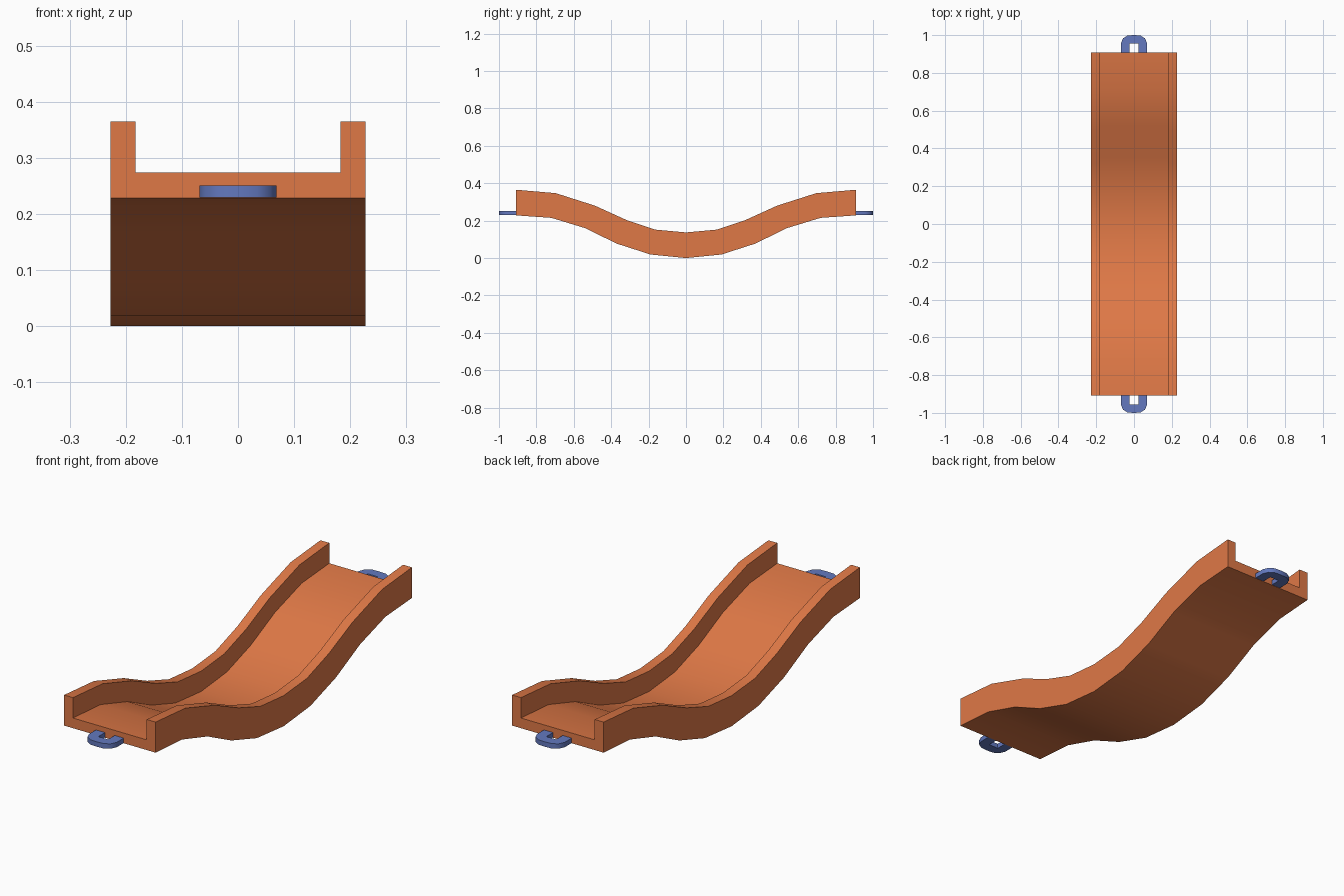
import bpy, bmesh, math

if "Cube" in bpy.data.objects:
    bpy.data.objects.remove(bpy.data.objects["Cube"])

def material(name, col):
    m = bpy.data.materials.new(name)
    m.diffuse_color = (*col, 1)
    m.use_nodes = True
    m.node_tree.nodes["Principled BSDF"].inputs["Base Color"].default_value = m.diffuse_color
    return m

orange = material("orange plastic", (0.74, 0.19, 0.062))
blue = material("blue plastic", (0.125, 0.19, 0.52))

def finish(name, bm, mat, angle):
    bmesh.ops.recalc_face_normals(bm, faces=bm.faces)
    me = bpy.data.meshes.new(name)
    bm.to_mesh(me)
    bm.free()
    ob = bpy.data.objects.new(name, me)
    bpy.context.collection.objects.link(ob)
    me.materials.append(mat)
    bpy.ops.object.select_all(action='DESELECT')
    ob.select_set(True)
    bpy.context.view_layer.objects.active = ob
    bpy.ops.object.shade_smooth_by_angle(angle=math.radians(angle))
    return ob

# Curved track: (bottom y, bottom z, top y, top z) per station, mirrored in y
half = [(0, 0, 0, 0.137), (0.19, 0.019, 0.165, 0.152), (0.37, 0.077, 0.32, 0.204),
        (0.54, 0.16, 0.487, 0.28), (0.72, 0.215, 0.697, 0.347), (0.908, 0.228, 0.908, 0.365)]
stations = [(-a, b, -c, d) for a, b, c, d in reversed(half[1:])] + half
# U section: x and height fraction
W, I, F = 0.227, 0.183, 0.333
section = [(-W, 0), (W, 0), (W, 1), (I, 1), (I, F), (-I, F), (-I, 1), (-W, 1)]

bm = bmesh.new()
rings = [[bm.verts.new((x, by + (ty - by) * t, bz + (tz - bz) * t)) for x, t in section]
         for by, bz, ty, tz in stations]
n = len(section)
for r, s in zip(rings, rings[1:]):
    for i in range(n):
        j = (i + 1) % n
        bm.faces.new((r[i], r[j], s[j], s[i]))
bm.faces.new(rings[0])
bm.faces.new(rings[-1])
finish("curved_track", bm, orange, 30)

# Connector loops: outer and inner outlines of a flat U, open toward the track
outer = [(0.069, 0.9), (0.069, 0.957), (0.058, 0.983), (0.034, 0.998), (0, 1.0)]
inner = [(0.024, 0.9), (0.024, 0.93), (0.024, 0.955), (0.012, 0.955), (0, 0.955)]

def full(pts):
    return pts + [(-x, y) for x, y in reversed(pts[:-1])]

for name, sy in (("front_connector", -1), ("back_connector", 1)):
    bm = bmesh.new()
    rings = []
    for (ox, oy), (ix, iy) in zip(full(outer), full(inner)):
        rings.append([bm.verts.new((x, y * sy, z)) for x, y, z in
                      ((ox, oy, 0.229), (ox, oy, 0.251), (ix, iy, 0.251), (ix, iy, 0.229))])
    for r, s in zip(rings, rings[1:]):
        for i in range(4):
            j = (i + 1) % 4
            bm.faces.new((r[i], r[j], s[j], s[i]))
    bm.faces.new(rings[0])
    bm.faces.new(rings[-1])
    finish(name, bm, blue, 50)
